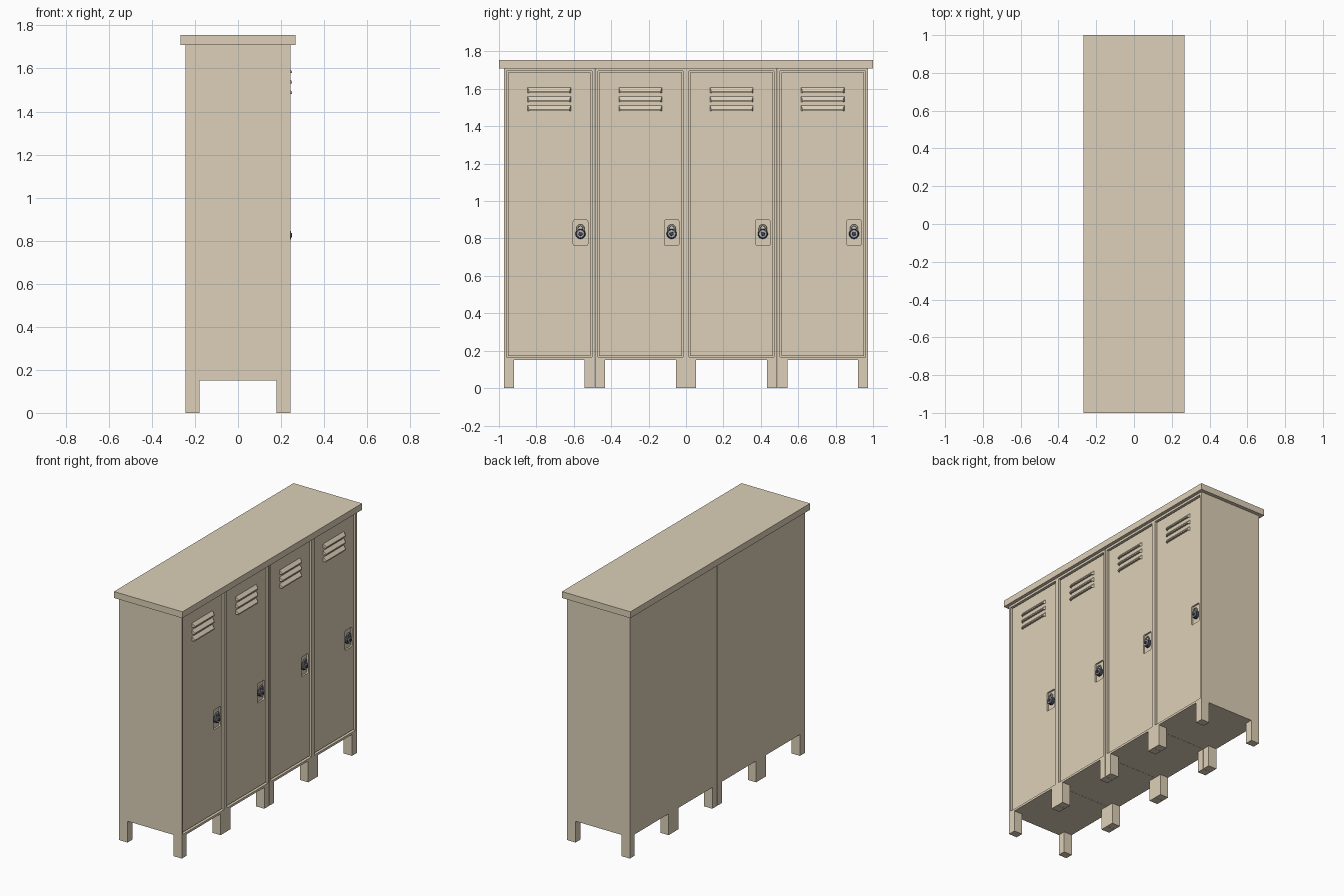
import bpy, bmesh, math
from mathutils import Matrix, Vector

if "Cube" in bpy.data.objects:
    bpy.data.objects.remove(bpy.data.objects["Cube"])


def material(name, color):
    m = bpy.data.materials.new(name)
    m.diffuse_color = (*color, 1)
    m.use_nodes = True
    m.node_tree.nodes["Principled BSDF"].inputs["Base Color"].default_value = m.diffuse_color
    return m


BEIGE = material("beige_paint", (0.72, 0.63, 0.48))
STEEL = material("steel", (0.45, 0.46, 0.5))
DARK = material("dark_metal", (0.06, 0.06, 0.08))

WIDTH = 1.95 / 4          # one locker along y
FRONT, DOOR = 0.244, 0.233  # x of frame front and door face
FLOOR, TOP = 0.15, 1.71
RIM = 0.022


def finish(name, bm, mat, smooth=False):
    bmesh.ops.recalc_face_normals(bm, faces=bm.faces)
    me = bpy.data.meshes.new(name)
    bm.to_mesh(me)
    bm.free()
    ob = bpy.data.objects.new(name, me)
    bpy.context.collection.objects.link(ob)
    me.materials.append(mat)
    bpy.context.view_layer.objects.active = ob
    if smooth:
        bpy.ops.object.select_all(action='DESELECT')
        ob.select_set(True)
        bpy.ops.object.shade_smooth_by_angle(angle=math.radians(35))
    return ob


def box_bm(lo, hi):
    bm = bmesh.new()
    lo, hi = Vector(lo), Vector(hi)
    bmesh.ops.create_cube(bm, size=1, matrix=Matrix.Translation((lo + hi) / 2)
                          @ Matrix.Diagonal((*(hi - lo), 1)))
    return bm


def facing(bm, axis):
    bm.normal_update()
    return max(bm.faces, key=lambda f: f.normal.dot(Vector(axis)))


def cabinet(y0, y1):
    bm = box_bm((-FRONT, y0, FLOOR), (FRONT, y1, TOP))
    # shallow front opening that holds the door
    f = facing(bm, (1, 0, 0))
    bmesh.ops.inset_region(bm, faces=[f], thickness=RIM)
    new = bmesh.ops.extrude_discrete_faces(bm, faces=[f])["faces"]
    bmesh.ops.translate(bm, verts=new[0].verts, vec=(-0.034, 0, 0))
    return finish("locker_body", bm, BEIGE)


def door(y0, y1, yc):
    ob = finish("door", box_bm((FRONT - 0.034, y0 + RIM, FLOOR + RIM),
                               (DOOR, y1 - RIM, TOP - RIM)), BEIGE)
    # rounded recessed cup behind the padlock
    bm = box_bm((DOOR - 0.012, yc - 0.039, 0.762), (DOOR + 0.03, yc + 0.039, 0.9))
    corners = [e for e in bm.edges
               if abs(e.verts[0].co.x - e.verts[1].co.x) > 0.01]
    bmesh.ops.bevel(bm, geom=corners, offset=0.01, segments=4, profile=0.5,
                    affect='EDGES')
    cutter = finish("cup_cutter", bm, BEIGE)
    cutter.hide_render = True
    mod = ob.modifiers.new("cup", 'BOOLEAN')
    mod.operation, mod.solver, mod.object = 'DIFFERENCE', 'EXACT', cutter
    bpy.context.view_layer.objects.active = ob
    bpy.ops.object.modifier_apply(modifier=mod.name)
    bpy.data.objects.remove(cutter)


def louver(yc, z):
    # sloping hood, hollow underneath
    bm = bmesh.new()
    profile = [(DOOR - 0.002, z + 0.032), (DOOR + 0.019, z + 0.008),
               (DOOR + 0.019, z), (DOOR - 0.002, z)]
    half = [0.116, 0.108, 0.108, 0.116]
    ends = [[bm.verts.new((x, yc + s * h, zz)) for (x, zz), h in zip(profile, half)]
            for s in (-1, 1)]
    bm.faces.new(ends[0])
    bm.faces.new(ends[1][::-1])
    for i in range(4):
        j = (i + 1) % 4
        bm.faces.new((ends[0][i], ends[1][i], ends[1][j], ends[0][j]))
    bmesh.ops.recalc_face_normals(bm, faces=bm.faces)
    f = facing(bm, (0, 0, -1))
    bmesh.ops.inset_region(bm, faces=[f], thickness=0.003)
    new = bmesh.ops.extrude_discrete_faces(bm, faces=[f])["faces"]
    bmesh.ops.translate(bm, verts=new[0].verts, vec=(0, 0, 0.007))
    finish("louver", bm, BEIGE)


def disc(name, yc, z, r, x0, x1, mat):
    bm = bmesh.new()
    bmesh.ops.create_cone(bm, cap_ends=True, segments=24, radius1=r,
                          radius2=r * 0.9, depth=x1 - x0,
                          matrix=Matrix.Translation(((x0 + x1) / 2, yc, z))
                          @ Matrix.Rotation(math.pi / 2, 4, 'Y'))
    finish(name, bm, mat, True)


def padlock(yc):
    disc("padlock_body", yc, 0.825, 0.027, DOOR - 0.012, 0.243, DARK)
    disc("padlock_face", yc, 0.825, 0.022, 0.242, 0.246, STEEL)
    disc("padlock_dial", yc, 0.825, 0.011, 0.245, 0.252, DARK)
    # bent-rod shackle
    cu = bpy.data.curves.new("padlock_shackle", 'CURVE')
    cu.dimensions, cu.bevel_depth, cu.bevel_resolution = '3D', 0.005, 2
    sp = cu.splines.new('POLY')
    pts = [(0.017, 0.835)] + [(0.017 * math.cos(a), 0.854 + 0.017 * math.sin(a))
                              for a in (math.pi * i / 10 for i in range(11))]
    pts.append((-0.017, 0.835))
    sp.points.add(len(pts) - 1)
    for p, (y, z) in zip(sp.points, pts):
        p.co = (0.234, yc + y, z, 1)
    ob = bpy.data.objects.new("padlock_shackle", cu)
    cu.materials.append(STEEL)
    bpy.context.collection.objects.link(ob)


# four lockers side by side
for i in range(4):
    mid = (i - 1.5) * WIDTH
    y0, y1 = mid - WIDTH / 2 + 0.0007, mid + WIDTH / 2 - 0.0007
    cabinet(y0, y1)
    door(y0, y1, mid + 0.167)
    padlock(mid + 0.167)
    for k in range(3):
        louver(mid, 1.482 + 0.048 * k)
    # corner legs
    for ya in (y0, y1 - 0.054):
        for xa in (-FRONT, FRONT - 0.065):
            finish("leg", box_bm((xa, ya, 0), (xa + 0.065, ya + 0.054, FLOOR)), BEIGE)

# overhanging top slab
finish("top_slab", box_bm((-0.267, -1, TOP), (0.267, 1, 1.755)), BEIGE)
